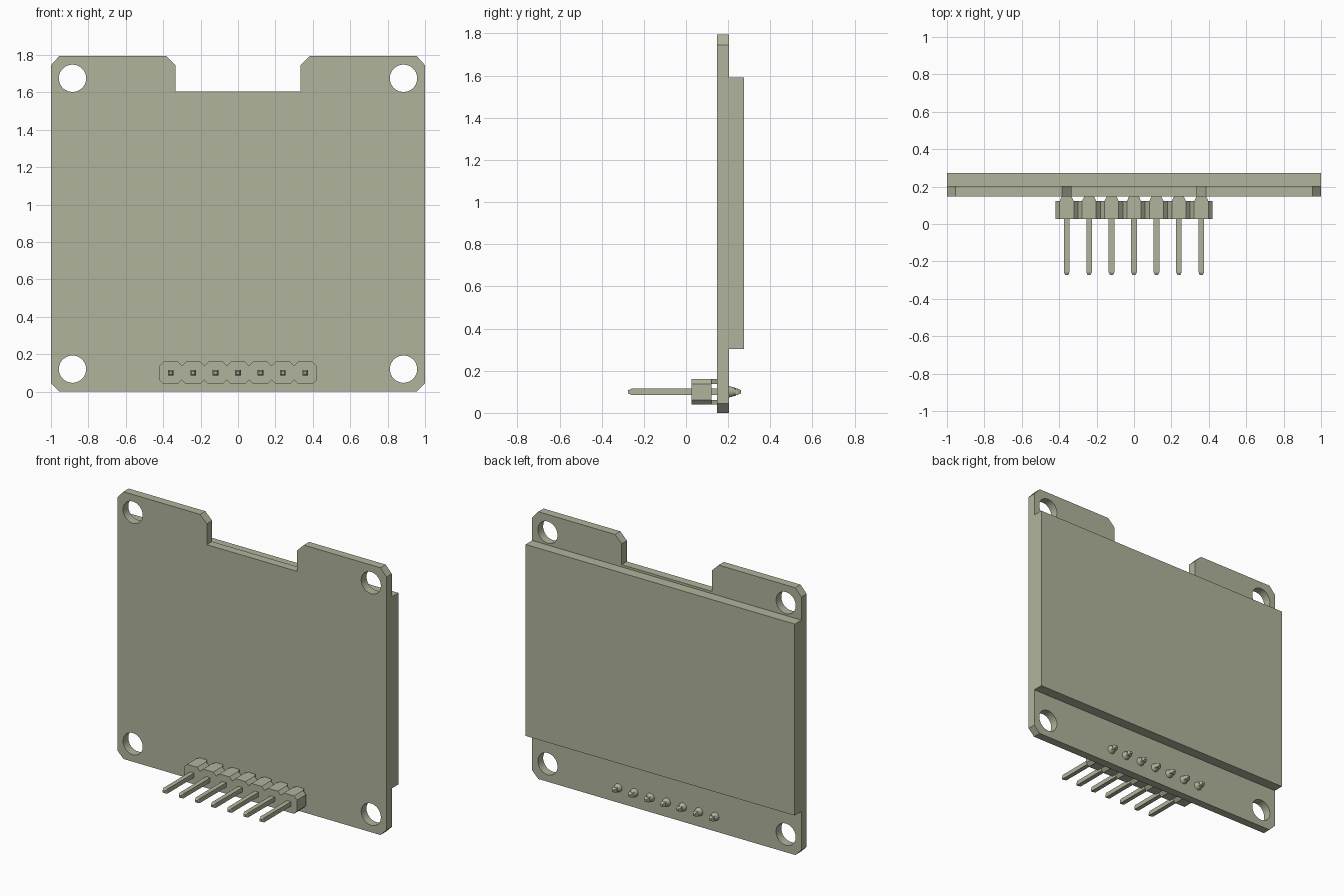
import bpy, bmesh, math

old = bpy.data.objects.get("Cube")
if old:
    bpy.data.objects.remove(old, do_unlink=True)

# One flat colour for the whole module
olive = bpy.data.materials.new("pale olive grey")
olive.use_nodes = True
COLOUR = (0.434, 0.456, 0.33, 1)
olive.diffuse_color = COLOUR
olive.node_tree.nodes["Principled BSDF"].inputs["Base Color"].default_value = COLOUR

BOARD_FRONT, BOARD_BACK, SCREEN_BACK = 0.148, 0.204, 0.274
HEIGHT = 1.795
PITCH, PINS, PIN_Z = 0.12, 7, 0.10


def finish(name, bm, smooth=False):
    bmesh.ops.recalc_face_normals(bm, faces=bm.faces)
    mesh = bpy.data.meshes.new(name)
    bm.to_mesh(mesh)
    bm.free()
    mesh.materials.append(olive)
    obj = bpy.data.objects.new(name, mesh)
    bpy.context.collection.objects.link(obj)
    if smooth:
        smooth_shade(obj)
    return obj


def smooth_shade(obj):
    bpy.ops.object.select_all(action="DESELECT")
    obj.select_set(True)
    bpy.context.view_layer.objects.active = obj
    bpy.ops.object.shade_smooth_by_angle(angle=math.radians(30))


def skin(bm, rings):
    """Join equal-sized rings of points into a closed solid."""
    loops = [[bm.verts.new(p) for p in ring] for ring in rings]
    for a, b in zip(loops, loops[1:]):
        for i in range(len(a)):
            j = (i + 1) % len(a)
            bm.faces.new((a[i], a[j], b[j], b[i]))
    bm.faces.new(loops[0])
    bm.faces.new(loops[-1])


def slab(bm, profile, y0, y1):
    """Extrude an x-z profile along y."""
    skin(bm, [[(x, y, z) for x, z in profile] for y in (y0, y1)])


def spindle(bm, x, z, sides, stations):
    """Stack regular rings of (y, radius) along y."""
    angles = [2 * math.pi * (i + 0.5) / sides for i in range(sides)]
    skin(bm, [[(x + r * math.cos(a), y, z + r * math.sin(a)) for a in angles]
              for y, r in stations])


# Circuit board: chamfered outline with a notch in the top edge
half = [(0.335, 1.605), (0.335, HEIGHT - 0.05), (0.385, HEIGHT),
        (0.955, HEIGHT), (1, HEIGHT - 0.05), (1, 0.045), (0.955, 0)]
bm = bmesh.new()
slab(bm, half + [(-x, z) for x, z in reversed(half)], BOARD_FRONT, BOARD_BACK)
board = finish("circuit_board", bm)

# Mounting holes in the four corners
bm = bmesh.new()
for x in (-0.885, 0.885):
    for z in (0.12, 1.675):
        spindle(bm, x, z, 48, [(0, 0.073), (0.4, 0.073)])
cutter = finish("hole_cutter", bm)
cutter.hide_render = True
cut = board.modifiers.new("mounting holes", "BOOLEAN")
cut.operation = "DIFFERENCE"
cut.solver = "EXACT"
cut.object = cutter
bpy.context.view_layer.objects.active = board
bpy.ops.object.modifier_apply(modifier=cut.name)
bpy.data.objects.remove(cutter, do_unlink=True)
smooth_shade(board)

# Display panel on the back
bm = bmesh.new()
slab(bm, [(-1, 0.304), (1, 0.304), (1, 1.59), (-1, 1.59)], BOARD_BACK, SCREEN_BACK)
finish("display_panel", bm)

# Header housing: a row of joined octagons, with feet above and below
centres = [(i - (PINS - 1) / 2) * PITCH for i in range(PINS)]
R, C = 0.06, 0.038
top = []
for x in centres:
    top += [(x - R, PIN_Z + C), (x - C, PIN_Z + R), (x + C, PIN_Z + R)]
top.append((centres[-1] + R, PIN_Z + C))
bottom = [(x, 2 * PIN_Z - z) for x, z in reversed(top)]
bm = bmesh.new()
slab(bm, top + bottom, 0.026, 0.122)
for x in centres:
    for side in (-1, 1):
        inner, outer = PIN_Z + side * C, PIN_Z + side * R
        skin(bm, [[(x - w, y, inner), (x + w, y, inner),
                   (x + w, y, outer), (x - w, y, outer)]
                  for w, y in ((C, 0.122), (0.026, BOARD_FRONT))])
finish("header_housing", bm)

# Square header pins with tapered tips
bm = bmesh.new()
D = 0.015 * math.sqrt(2)
for x in centres:
    spindle(bm, x, PIN_Z, 4, [(-0.274, D / 2), (-0.258, D), (0.245, D), (0.26, D / 2)])
finish("header_pins", bm)

# Solder cones around the pin tails
bm = bmesh.new()
for x in centres:
    spindle(bm, x, PIN_Z, 16, [(BOARD_BACK, 0.028), (0.238, 0.018)])
finish("solder_joints", bm, smooth=True)
